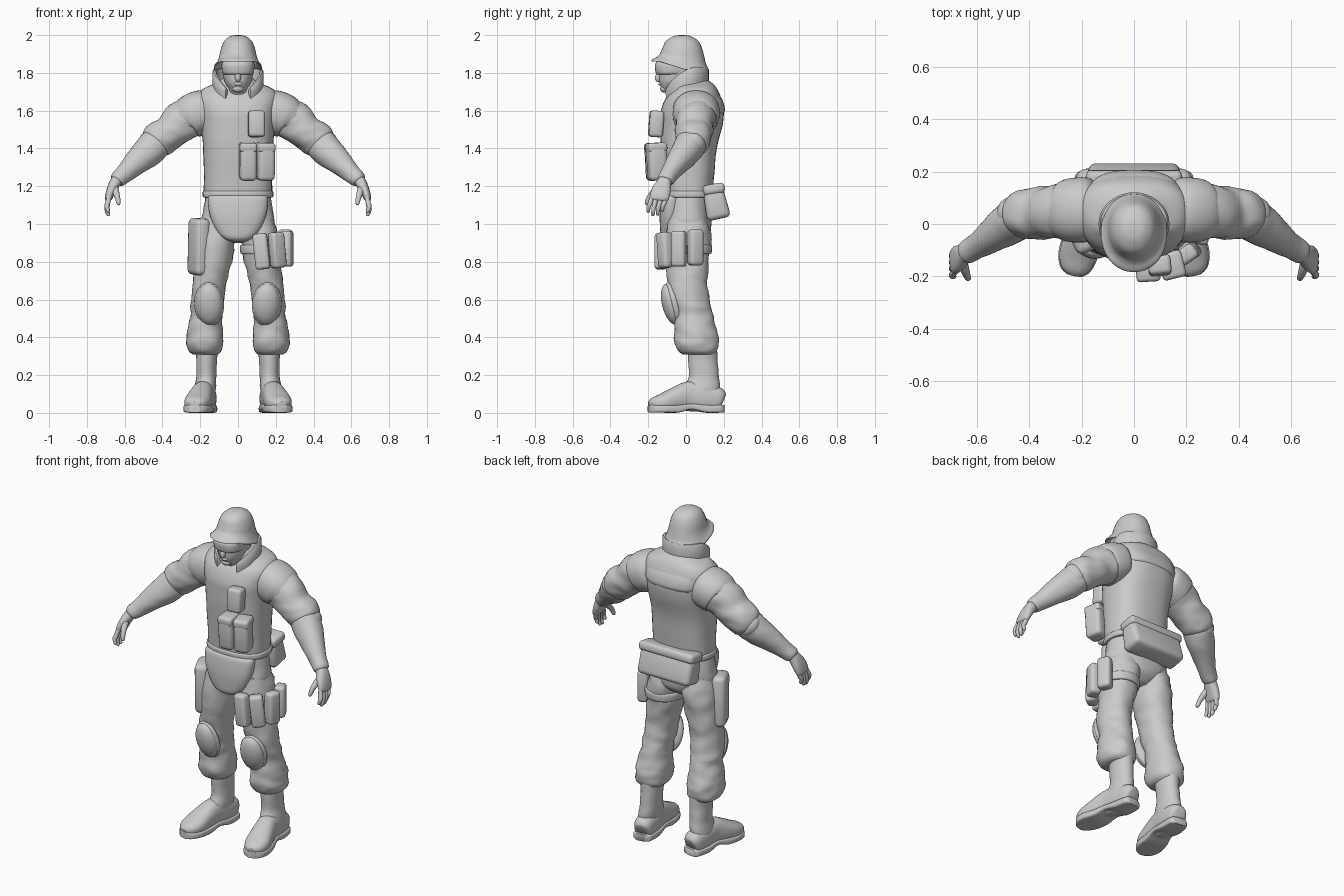
import bpy, bmesh
from math import sin, cos, pi, radians
from mathutils import Vector, Matrix, Euler, noise


def finish(bm, name, mirror=False):
    bmesh.ops.recalc_face_normals(bm, faces=bm.faces)
    me = bpy.data.meshes.new(name)
    bm.to_mesh(me)
    bm.free()
    me.shade_smooth()
    me.set_sharp_from_angle(angle=radians(50))
    ob = bpy.data.objects.new(name, me)
    bpy.context.collection.objects.link(ob)
    if mirror:
        ob.modifiers.new("mirror", 'MIRROR').use_mirror_merge = False
    return ob


def skin(name, rows, mirror=False):
    """Join closed loops of points into a capped surface."""
    bm = bmesh.new()
    vs = [[bm.verts.new(p) for p in r] for r in rows]
    n = len(vs[0])
    for a, b in zip(vs, vs[1:]):
        for i in range(n):
            bm.faces.new((a[i], a[(i + 1) % n], b[(i + 1) % n], b[i]))
    bm.faces.new(vs[0])
    bm.faces.new(vs[-1])
    return finish(bm, name, mirror)


def loft(name, rings, p=2.0, ref=None, mirror=False, fold=0, n=36, steps=4, warp=None):
    """Smooth loft through (x, y, z, half width, half depth) rings."""
    R = [Vector(r) for r in rings]
    dense = []
    for i in range(len(R) - 1):
        p0, p1, p2, p3 = R[max(i - 1, 0)], R[i], R[i + 1], R[min(i + 2, len(R) - 1)]
        for s in range(steps):
            t = s / steps
            dense.append(0.5 * (2 * p1 + (p2 - p0) * t + (2 * p0 - 5 * p1 + 4 * p2 - p3) * t * t
                                + (3 * p1 - p0 - 3 * p2 + p3) * t ** 3))
    dense.append(R[-1])
    rows = []
    for i, d in enumerate(dense):
        c, u, v = Vector(d[:3]), Vector((1, 0, 0)), Vector((0, 1, 0))
        if ref:
            t = (Vector(dense[min(i + 1, len(dense) - 1)][:3]) - Vector(dense[max(i - 1, 0)][:3])).normalized()
            v = Vector(ref)
            v = (v - t * v.dot(t)).normalized()
            u = t.cross(v)
        row = []
        for k in range(n):
            co, si = cos(2 * pi * k / n), sin(2 * pi * k / n)
            e = lambda q: abs(q) ** (2 / p) * (1 if q > 0 else -1)
            q = u * e(co) * d[3] + v * e(si) * d[4]
            if fold:
                w = c + q
                q *= 1 + fold * noise.noise(Vector((w.x * 11, w.y * 11, w.z * 24)))
            row.append(warp(c + q) if warp else c + q)
        rows.append(row)
    return skin(name, rows, mirror)


def box(name, loc, size, rot=(0, 0, 0), bevel=0.018, mirror=False, taper=1.0):
    bm = bmesh.new()
    bmesh.ops.create_cube(bm, size=1)
    for v in bm.verts:
        if v.co.z > 0:
            v.co.y *= taper
    M = Matrix.Translation(loc) @ Euler([radians(a) for a in rot]).to_matrix().to_4x4()
    bmesh.ops.transform(bm, matrix=M @ Matrix.Diagonal((*size, 1)), verts=bm.verts)
    bmesh.ops.bevel(bm, geom=bm.edges[:], offset=bevel, segments=3, profile=0.5, affect='EDGES')
    return finish(bm, name, mirror)


def ball(name, loc, size, rot=(0, 0, 0), mirror=False):
    bm = bmesh.new()
    M = Matrix.Translation(loc) @ Euler([radians(a) for a in rot]).to_matrix().to_4x4()
    bmesh.ops.create_uvsphere(bm, u_segments=28, v_segments=16, radius=1, matrix=M @ Matrix.Diagonal((*size, 1)))
    return finish(bm, name, mirror)


# head, face and goggles
loft("head", [(0, .0, 1.62, .065, .065), (0, -.02, 1.69, .056, .075), (0, -.035, 1.715, .05, .092),
              (0, -.035, 1.75, .07, .105), (0, -.03, 1.80, .08, .112), (0, -.025, 1.86, .085, .112),
              (0, -.02, 1.92, .07, .09)], 2.2)
ball("nose", (0, -.143, 1.778), (.016, .02, .028), (-15, 0, 0))
ball("lips", (0, -.134, 1.742), (.025, .012, .01))
ball("chin", (0, -.115, 1.716), (.03, .022, .02))
loft("goggles", [(0, -.07, 1.792, .07, .08), (0, -.07, 1.80, .083, .09), (0, -.07, 1.84, .087, .095),
                 (0, -.07, 1.86, .08, .085)], 2.5)


# helmet with raised front brim and flared sides
def brim(v):
    low = min(max((1.93 - v.z) / .1, 0), 1)
    front = min(max((-v.y + .0) / .14, 0), 1)
    return Vector((v.x, v.y, v.z + .045 * low * front))


loft("helmet", [(0, -.02, 2.0, .012, .012), (0, -.02, 1.994, .042, .045), (0, -.02, 1.97, .072, .085),
                (0, -.02, 1.93, .09, .105), (0, -.02, 1.88, .1, .118), (0, -.025, 1.845, .113, .132),
                (0, -.032, 1.822, .126, .15), (0, -.032, 1.816, .122, .146), (0, -.025, 1.84, .1, .118),
                (0, -.02, 1.88, .085, .1)], 2.1, warp=brim)

# upright collar, open and sloping down at the front
rows = []
for i in range(41):
    a = radians(-148 + 296 * i / 40)
    f = max(0, (abs(a) - 1.15) / 1.43)
    top, bot = 1.83 - .11 * f ** 1.4, 1.725 - .06 * f
    loop = []
    for r, z in ((1, bot), (1.03, bot + .03), (1.03, top - .012), (.98, top), (.9, top), (.86, top - .012),
                 (.84, bot + .03), (.84, bot)):
        r *= 1 - .08 * f
        loop.append((.134 * r * sin(a), -.008 + .125 * r * cos(a), z))
    rows.append(loop)
skin("collar", rows)

# armoured vest with hem
loft("vest", [(0, .015, 1.145, .172, .118), (0, .015, 1.16, .18, .126), (0, .015, 1.25, .18, .134),
              (0, .015, 1.40, .185, .148), (0, .028, 1.52, .195, .165), (0, .033, 1.60, .205, .167),
              (0, .04, 1.67, .212, .145), (0, .05, 1.715, .185, .115), (0, .04, 1.745, .12, .10),
              (0, .02, 1.77, .08, .08)], 2.5, fold=.012)
loft("vest_hem", [(0, .015, 1.14, .178, .124), (0, .015, 1.145, .187, .133), (0, .015, 1.17, .187, .134),
                  (0, .015, 1.176, .178, .126)], 2.5)
loft("back_yoke", [(0, .10, 1.58, .16, .09), (0, .10, 1.6, .175, .106), (0, .10, 1.65, .175, .096),
                   (0, .09, 1.70, .15, .075), (0, .08, 1.73, .12, .05)], 2.6)

# shoulder guards, sleeves and forearms
Y = (0, 1, 0)
loft("shoulder_guard", [(.15, .055, 1.605, .09, .09), (.17, .055, 1.60, .112, .12), (.22, .053, 1.582, .118, .124),
                        (.262, .05, 1.56, .112, .116), (.268, .05, 1.556, .1, .1)], 2.2, Y, True)
loft("sleeve", [(.17, .06, 1.60, .09, .1), (.23, .055, 1.58, .102, .105), (.30, .045, 1.54, .108, .1),
                (.36, .04, 1.49, .094, .1), (.40, .04, 1.46, .098, .096), (.435, .035, 1.43, .09, .088),
                (.45, .03, 1.415, .07, .07)], 2.1, Y, True, .09)
loft("forearm", [(.40, .045, 1.455, .05, .05), (.43, .03, 1.43, .082, .08), (.475, .0, 1.385, .082, .078),
                 (.54, -.045, 1.325, .067, .062), (.60, -.085, 1.268, .05, .048), (.638, -.108, 1.235, .042, .044),
                 (.645, -.112, 1.228, .03, .032)], 2.1, Y, True, .05)
ball("elbow_pad", (.462, .045, 1.425), (.055, .06, .07), (0, 40, -30), True)

# gloved hands
loft("palm", [(.625, -.105, 1.25, .03, .032), (.648, -.115, 1.222, .03, .037), (.67, -.13, 1.18, .026, .05),
              (.685, -.142, 1.14, .02, .05), (.688, -.145, 1.125, .012, .04)], 2.4, Y, True)
for i, tip in enumerate((1.06, 1.042, 1.045, 1.065)):
    y = -.182 + .025 * i
    loft("finger", [(.68, y + .005, 1.15, .012, .012), (.69, y - .008, 1.11, .0135, .0125),
                    (.694, y - .016, tip + .03, .012, .011), (.686, y - .018, tip + .006, .009, .009),
                    (.684, y - .018, tip, .003, .003)], 2, Y, True, n=14, steps=3)
loft("thumb", [(.655, -.13, 1.205, .015, .015), (.648, -.165, 1.175, .018, .017), (.638, -.195, 1.14, .014, .014),
               (.632, -.207, 1.11, .011, .011), (.632, -.21, 1.1, .003, .003)], 2, Y, True, n=14)

# trousers
loft("hips", [(0, .01, 1.18, .165, .115), (0, .01, 1.08, .183, .122), (0, .01, 1.0, .192, .125),
              (0, .01, .94, .15, .112), (0, .01, .90, .05, .07)], 2.3, fold=.03)
loft("trouser_leg", [(.10, .01, 1.03, .085, .11), (.115, .01, .92, .103, .12), (.13, .008, .80, .097, .115),
                     (.148, .01, .70, .09, .105), (.16, .02, .60, .09, .1), (.166, .038, .53, .083, .1),
                     (.172, .05, .45, .09, .112), (.175, .055, .38, .1, .12), (.172, .06, .33, .088, .105),
                     (.17, .065, .31, .066, .085)], 2.1, None, True, .1)
loft("groin_flap", [(0, -.07, 1.15, .15, .05), (0, -.075, 1.13, .16, .055), (0, -.082, 1.05, .15, .057),
                    (0, -.082, .97, .118, .055), (0, -.08, .925, .08, .05), (0, -.075, .905, .03, .03)], 2.5)
ball("knee_pad", (.153, -.078, .575), (.072, .048, .112), (15, 0, 8), True)
ball("knee_pad_rim", (.153, -.066, .575), (.08, .035, .12), (15, 0, 8), True)

# boots with soles
loft("boot_shaft", [(.166, .085, .35, .06, .08), (.166, .09, .27, .054, .078), (.168, .095, .19, .053, .08),
                    (.174, .085, .13, .057, .095), (.18, .08, .07, .05, .09)], 2.1, None, True, .04)
foot = [(.166, .195, .065, .03, .03), (.168, .178, .07, .052, .062), (.175, .1, .08, .06, .075),
        (.185, .02, .088, .058, .08), (.20, -.05, .075, .066, .064), (.215, -.12, .056, .07, .048),
        (.225, -.17, .046, .054, .036), (.23, -.193, .04, .026, .02)]
loft("boot_foot", foot, 2.4, (0, 0, 1), True)
loft("boot_sole", [(x, y * 1.02, .022 + (.012 if i == 3 else 0), a * 1.07, .021 if i != 3 else .016)
                   for i, (x, y, z, a, b) in enumerate(foot)], 5, (0, 0, 1), True)
box("boot_heel", (.172, .145, .022), (.1, .1, .042), bevel=.012, mirror=True)

# chest pouches
box("chest_radio", (.098, -.158, 1.53), (.088, .075, .14), (-4, 0, 5))
for x, r in ((.053, 4), (.145, 14)):
    box("chest_pouch", (x, -.165 + .12 * (x - .053), 1.33), (.09, .1, .2), (3, 0, r), .022)
    box("chest_pouch_flap", (x, -.168 + .12 * (x - .053), 1.405), (.092, .104, .05), (3, 0, r), .016)

# ammunition pouches wrapped around one thigh
for i, a in enumerate((-95, -55, -15, 25)):
    t = radians(a)
    box("thigh_pouch", (.135 + .128 * cos(t), .13 * sin(t) - .005, .855 + .007 * i), (.078, .062, .19),
        (0, -6 if i < 2 else 0, a + 90), .018)
loft("thigh_strap", [(.125, .008, .84, .1, .115), (.125, .008, .845, .112, .127), (.125, .008, .885, .114, .129),
                     (.125, .008, .89, .1, .115)], 2.1)

# holster on the other thigh and bag behind the waist
box("holster", (-.208, -.035, .88), (.145, .08, .3), (0, 3, -66), .028)
box("waist_bag", (0, .158, 1.11), (.35, .13, .17), (12, 0, 0), .028, taper=.8)
box("waist_bag_flap", (0, .148, 1.185), (.365, .115, .055), (10, 0, 0), .02)
